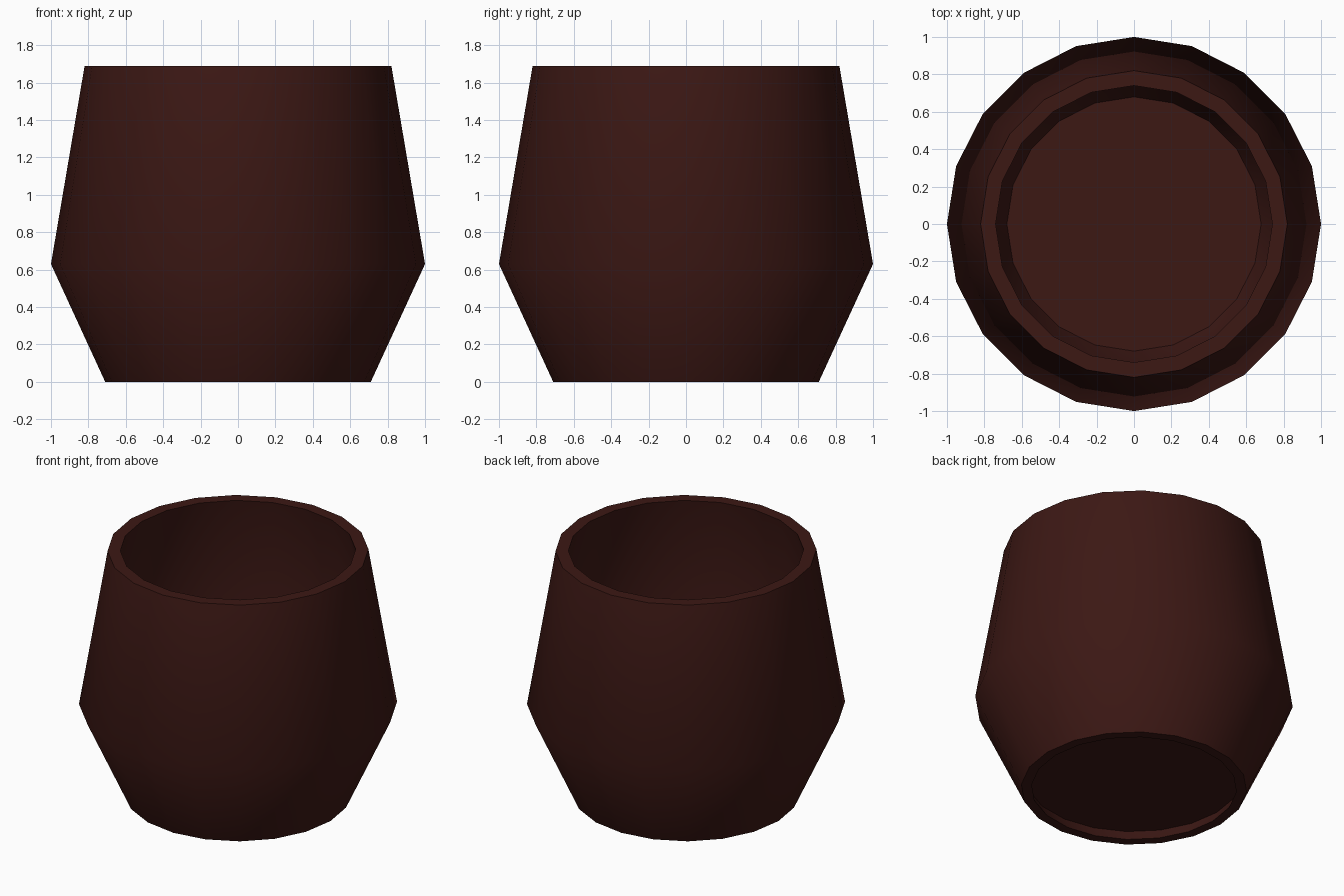
import bpy, bmesh
from math import cos, sin, pi, radians

if "Cube" in bpy.data.objects:
    bpy.data.objects.remove(bpy.data.objects["Cube"])

SIDES = 20
mat = bpy.data.materials.new("dark_brown")
mat.diffuse_color = (0.045, 0.009, 0.007, 1)
mat.use_nodes = True
mat.node_tree.nodes["Principled BSDF"].inputs["Base Color"].default_value = mat.diffuse_color


def ring(bm, r, z):
    return [bm.verts.new((r * cos(2 * pi * i / SIDES), r * sin(2 * pi * i / SIDES), z))
            for i in range(SIDES)]


def finish(bm, name):
    me = bpy.data.meshes.new(name)
    bm.to_mesh(me)
    bm.free()
    ob = bpy.data.objects.new(name, me)
    bpy.context.collection.objects.link(ob)
    me.materials.append(mat)
    bpy.ops.object.select_all(action='DESELECT')
    ob.select_set(True)
    bpy.context.view_layer.objects.active = ob
    bpy.ops.object.shade_smooth_by_angle(angle=radians(45))
    return ob


# Pot wall: closed profile (outside going up, inside going down) turned around z
profile = [(0.71, 0), (1.0, 0.63), (0.82, 1.69),
           (0.74, 1.69), (0.93, 0.63), (0.645, 0)]
bm = bmesh.new()
rings = [ring(bm, r, z) for r, z in profile]
for a, b in zip(rings, rings[1:] + rings[:1]):
    for i in range(SIDES):
        j = (i + 1) % SIDES
        bm.faces.new((a[i], a[j], b[j], b[i]))
finish(bm, "pot_wall")

# Floor: flat disc set slightly above the foot, open recess below
bm = bmesh.new()
bm.faces.new(ring(bm, 0.68, 0.077))
finish(bm, "pot_floor")
